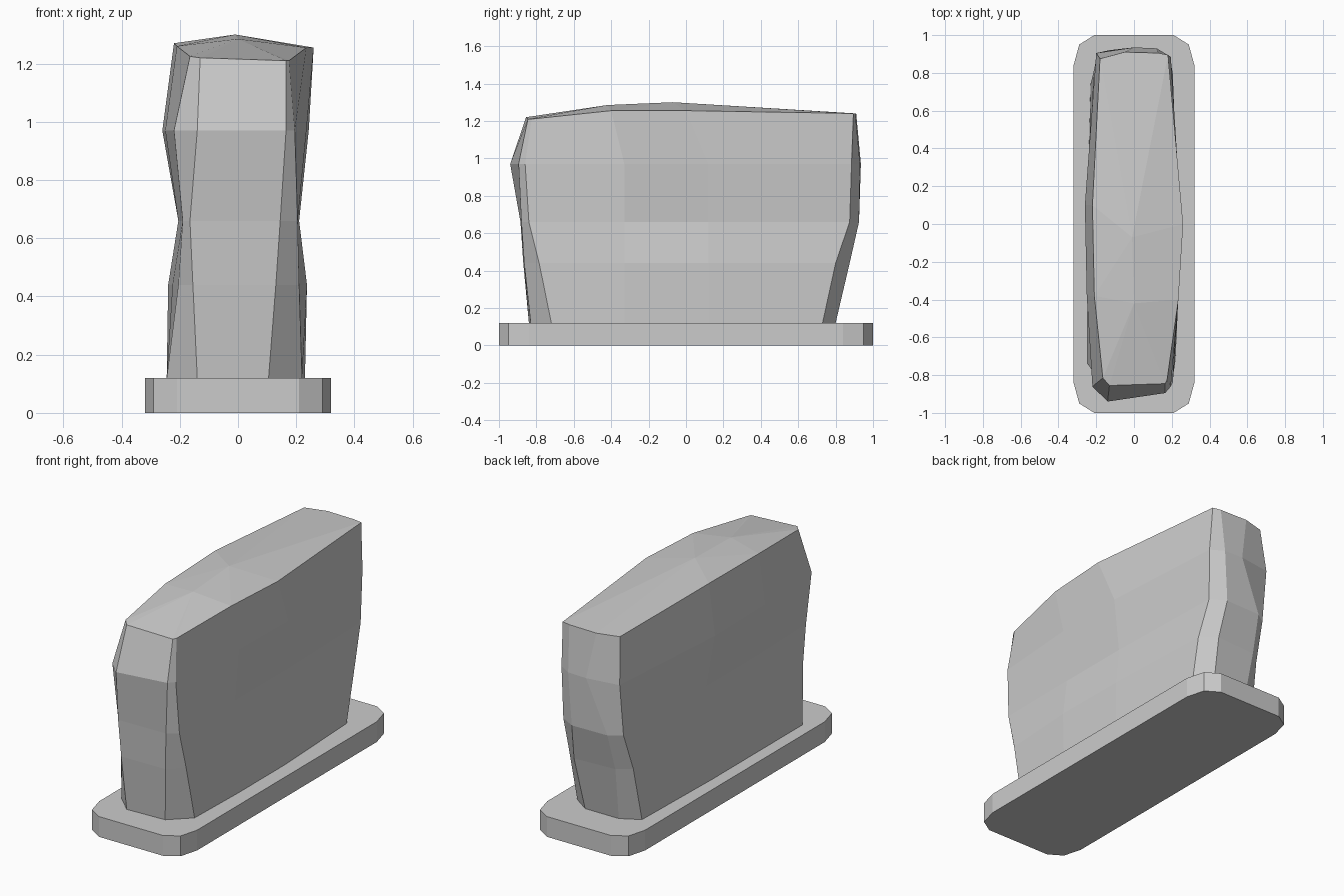
import bpy, bmesh

if "Cube" in bpy.data.objects:
    bpy.data.objects.remove(bpy.data.objects["Cube"])


def loft(name, rings, spine=None):
    """Skin a stack of equal rings; close the top flat or over a two-point ridge."""
    bm = bmesh.new()
    vs = [[bm.verts.new(p) for p in r] for r in rings]
    n = len(rings[0])
    for a, b in zip(vs, vs[1:]):
        for i in range(n):
            j = (i + 1) % n
            bm.faces.new((a[i], a[j], b[j], b[i]))
    bm.faces.new(vs[0][::-1])
    t = vs[-1]
    if spine:
        p, q = [bm.verts.new(c) for c in spine]
        for i in (10, 11, 0, 1, 2):
            bm.faces.new((t[i], t[(i + 1) % n], p))
        for i in range(3, 10):
            bm.faces.new((t[i], t[i + 1], q))
        bm.faces.new((t[3], q, p))
        bm.faces.new((t[10], p, q))
    else:
        bm.faces.new(t)
    bmesh.ops.recalc_face_normals(bm, faces=bm.faces)
    me = bpy.data.meshes.new(name)
    bm.to_mesh(me)
    bm.free()
    ob = bpy.data.objects.new(name, me)
    bpy.context.collection.objects.link(ob)
    return ob


# Base plate with clipped round corners
q = [(.32, .84), (.29, .95), (.21, 1.0)]
half = q + [(-x, y) for x, y in q[::-1]]
plan = half + [(-x, -y) for x, y in half]
loft("base_plate", [[(x, y, z) for x, y in plan] for z in (0, .12)])


# Rock slab: each level gives front, right, back and left outline points
def ring(z, front, right, back, left, mid_y=(-.33, .12)):
    r = [(x, y) for x, y in zip(right, mid_y)]
    l = [(x, y) for x, y in zip(left, (.1, -.38))]
    pts = front[1:] + r + back + l + front[:1]
    return [(x, y, z) for x, y in pts]


levels = [
    ring(.12, [(-.245, -.74), (-.14, -.84), (.105, -.83), (.22, -.72)], (.23, .23),
         [(.20, .73), (.10, .80), (-.12, .80), (-.23, .74)], (-.245, -.245)),
    ring(.44, [(-.205, -.80), (-.155, -.87), (.13, -.865), (.21, -.785)], (.237, .232),
         [(.205, .80), (.12, .875), (-.14, .86), (-.215, .80)], (-.24, -.225)),
    ring(.66, [(-.19, -.85), (-.165, -.885), (.145, -.88), (.205, -.84)], (.21, .21),
         [(.19, .875), (.10, .925), (-.13, .92), (-.20, .87)], (-.205, -.205)),
    ring(.97, [(-.22, -.86), (-.14, -.94), (.165, -.895), (.195, -.86)], (.235, .243),
         [(.195, .885), (.12, .93), (0, .935), (-.20, .905)], (-.26, -.25)),
    ring(1.24, [(-.165, -.815), (-.13, -.855), (.165, -.845), (.175, -.825)], (.235, .26),
         [(.18, .895), (.13, .905), (-.05, .91), (-.18, .875)], (-.22, -.21), (-.4, 0)),
]
rise = [-.02, -.03, -.03, .015, .015, 0, 0, 0, 0, .03, .02, -.015]
levels[-1] = [(x, y, z + d) for (x, y, z), d in zip(levels[-1], rise)]
loft("rock_slab", levels, [(0, -.42, 1.285), (-.01, -.07, 1.30)])
